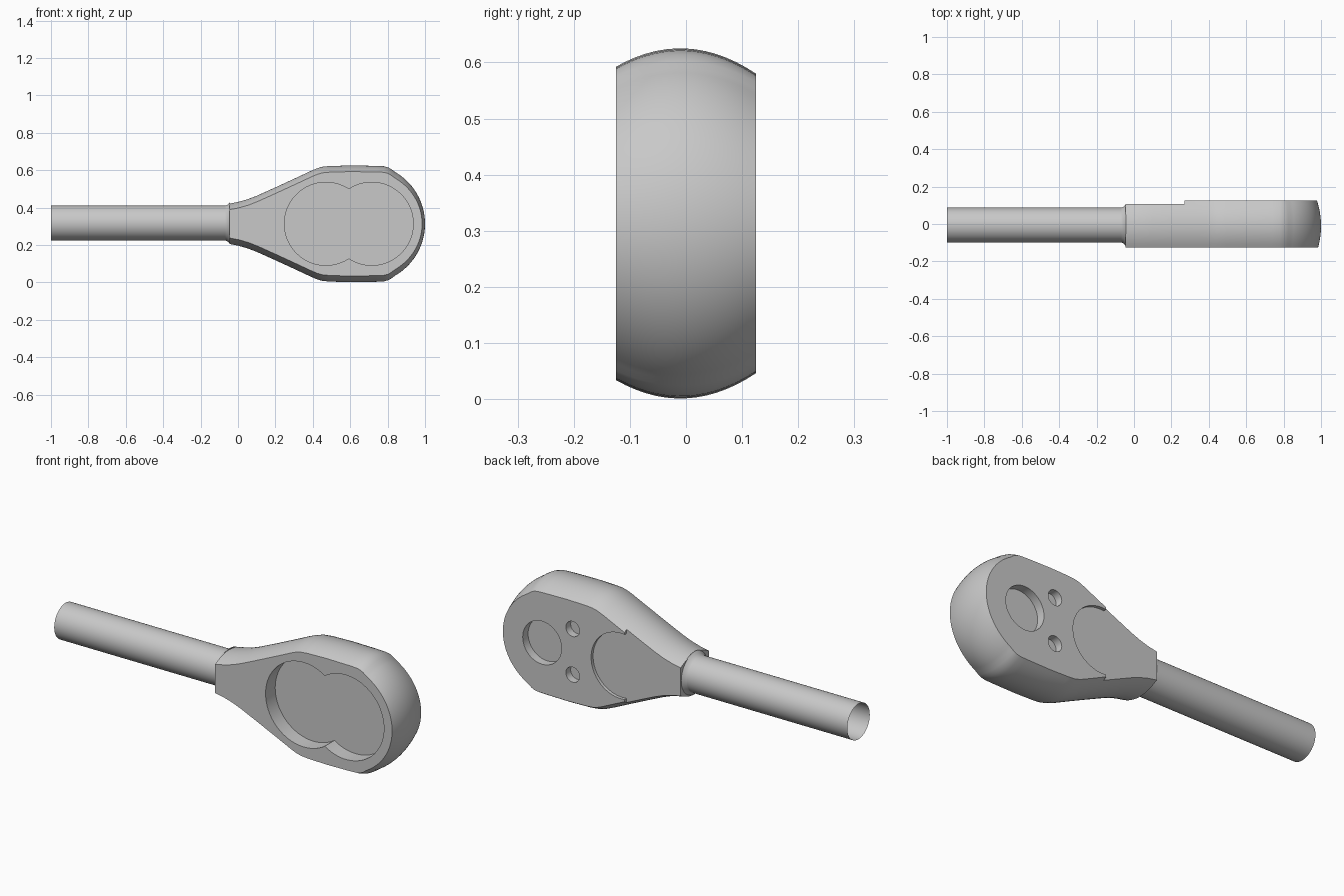
import bpy, bmesh, math

if "Cube" in bpy.data.objects:
    bpy.data.objects.remove(bpy.data.objects["Cube"])

CZ = 0.313  # height of the long axis

steel = bpy.data.materials.new("grey_steel")
steel.diffuse_color = (0.58, 0.58, 0.58, 1)
steel.use_nodes = True
steel.node_tree.nodes["Principled BSDF"].inputs["Base Color"].default_value = steel.diffuse_color


def make_object(name, bm):
    bmesh.ops.recalc_face_normals(bm, faces=bm.faces[:])
    mesh = bpy.data.meshes.new(name)
    bm.to_mesh(mesh)
    bm.free()
    mesh.materials.append(steel)
    obj = bpy.data.objects.new(name, mesh)
    bpy.context.collection.objects.link(obj)
    return obj


def activate(obj):
    bpy.ops.object.select_all(action='DESELECT')
    obj.select_set(True)
    bpy.context.view_layer.objects.active = obj


def loft(name, rings, closed_ends=True):
    """Join rings of equal length with quads."""
    bm = bmesh.new()
    loops = [[bm.verts.new(p) for p in ring] for ring in rings]
    n = len(loops[0])
    for a, b in zip(loops, loops[1:]):
        for i in range(n):
            j = (i + 1) % n
            bm.faces.new((a[i], a[j], b[j], b[i]))
    if closed_ends:
        bm.faces.new(loops[0])
        bm.faces.new(loops[-1])
    return make_object(name, bm)


def arc(cx, r, a0, a1, steps):
    angles = [math.radians(a0 + (a1 - a0) * i / steps) for i in range(steps + 1)]
    return [(cx + r * math.cos(a), r * math.sin(a)) for a in angles]


def cut(target, outline, y0, y1):
    """Cut a prism with an x-z outline out of the target."""
    cutter = loft("cutter", [[(x, y, CZ + z) for x, z in outline] for y in (y0, y1)])
    cutter.hide_render = True
    activate(target)
    mod = target.modifiers.new("cut", 'BOOLEAN')
    mod.operation = 'DIFFERENCE'
    mod.solver = 'EXACT'
    mod.object = cutter
    bpy.ops.object.modifier_apply(modifier=mod.name)
    bpy.data.objects.remove(cutter, do_unlink=True)


# Head outline: flared neck, flat flanks, round nose
upper = [(-0.045, 0.108), (0.0, 0.117), (0.05, 0.131), (0.1, 0.150), (0.2, 0.195),
         (0.3, 0.241), (0.39, 0.283), (0.42, 0.296), (0.45, 0.305), (0.49, 0.309),
         (0.6, 0.312), (0.74, 0.310), (0.78, 0.308), (0.805, 0.301), (0.825, 0.289)]
upper += arc(0.68, 0.32, 60, 0, 20)
outline = upper + [(x, -z) for x, z in reversed(upper[:-1])]


def head_ring(y):
    """Outline drawn inward towards the flat faces, giving crowned sides."""
    k = ((y + 0.01) / 0.13) ** 2
    ring, n = [], len(outline)
    for i, (x, z) in enumerate(outline):
        a, b = outline[max(i - 1, 0)], outline[min(i + 1, n - 1)]
        tx, tz = b[0] - a[0], b[1] - a[1]
        l = math.hypot(tx, tz)
        nx = 0 if i in (0, n - 1) else -tz / l
        ring.append((x - nx * 0.02 * k, y, CZ + z - tx / l * 0.042 * k))
    return ring


head = loft("ratchet_head", [head_ring(-0.125 + 0.25 * i / 14) for i in range(15)])

# Front pocket: two overlapping circles
half = math.degrees(math.acos(0.1225 / 0.222))
pocket = arc(0.47, 0.222, half, 360 - half, 48)
pocket += arc(0.715, 0.222, half - 180, 180 - half, 48)[1:-1]
cut(head, pocket, -0.2, -0.045)

# Back step next to the neck, with a rounded front
step = [(-0.2, -0.4), (0.27, -0.4)] + arc(0.293, 0.172, -97.7, 97.7, 40) + [(0.27, 0.4), (-0.2, 0.4)]
cut(head, step, 0.108, 0.2)

# Back drive recess and two small screw holes
cut(head, arc(0.75, 0.113, 0, 352.5, 47), 0.08, 0.2)
for side in (-1, 1):
    cut(head, [(x, z + side * 0.12) for x, z in arc(0.572, 0.04, 0, 345, 23)], 0.085, 0.2)


def ring_x(x, r, n=48):
    return [(x, -0.006 + r * math.cos(2 * math.pi * i / n),
             CZ + 0.004 + r * math.sin(2 * math.pi * i / n)) for i in range(n)]


# Open tubular handle and its flared collar
handle = loft("handle_tube", [ring_x(-1.0, 0.0935), ring_x(-0.05, 0.0935)], False)
collar = loft("neck_collar", [ring_x(-0.066, 0.0935), ring_x(-0.055, 0.099),
                              ring_x(-0.043, 0.112)], False)

for obj in (head, handle, collar):
    activate(obj)
    bpy.ops.object.shade_smooth_by_angle(angle=math.radians(30))
